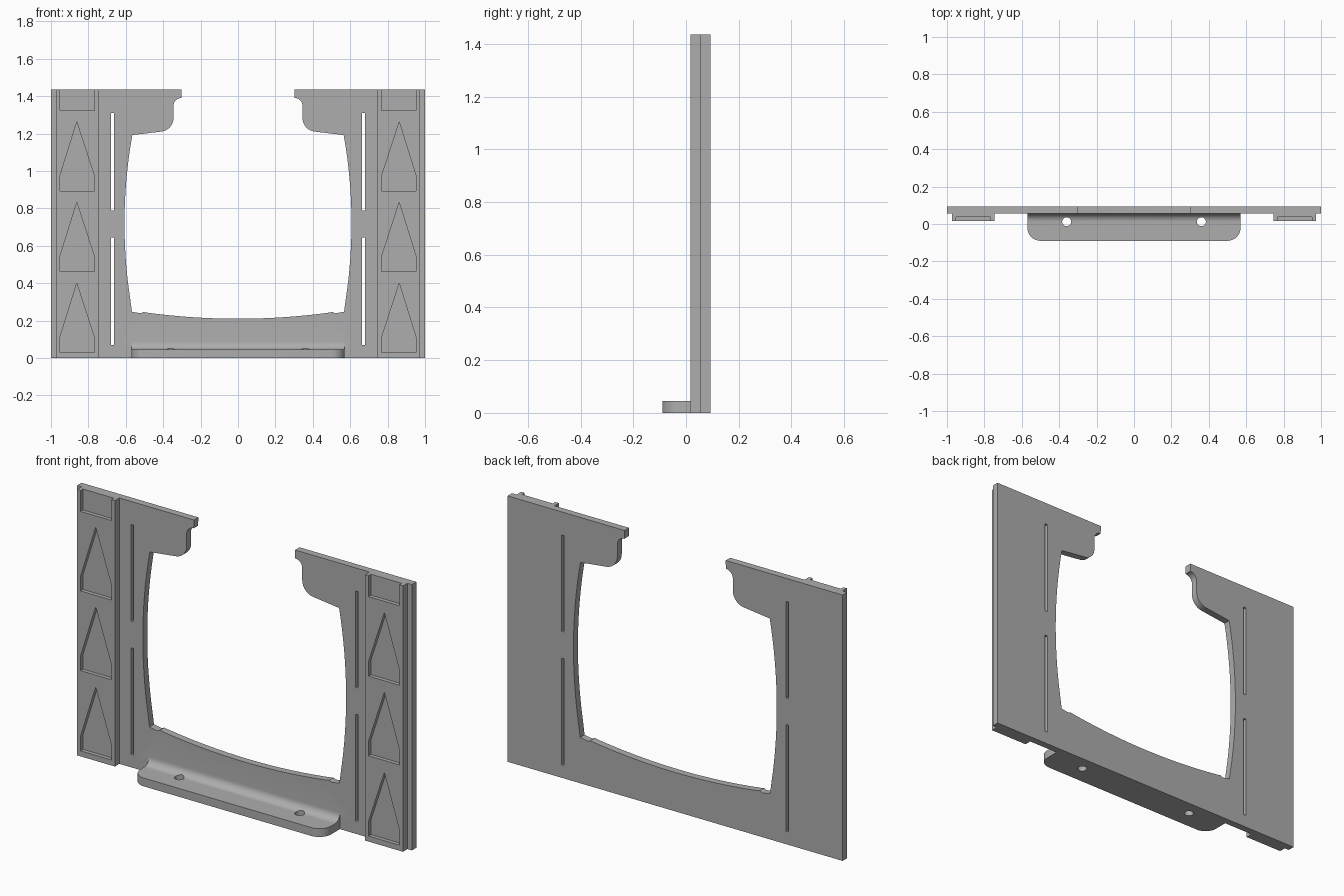
import bpy, bmesh, math

if "Cube" in bpy.data.objects:
    bpy.data.objects.remove(bpy.data.objects["Cube"])

grey = bpy.data.materials.new("plain grey")
grey.diffuse_color = (0.42, 0.42, 0.42, 1)
grey.use_nodes = True
grey.node_tree.nodes["Principled BSDF"].inputs["Base Color"].default_value = grey.diffuse_color


def prism(name, pts, axis, lo, hi):
    """Extrude a flat outline along an axis; pts are the two other coordinates in order."""
    place = {"x": lambda a, b, t: (t, a, b),
             "y": lambda a, b, t: (a, t, b),
             "z": lambda a, b, t: (a, b, t)}[axis]
    bm = bmesh.new()
    face = bm.faces.new([bm.verts.new(place(a, b, lo)) for a, b in pts])
    new = bmesh.ops.extrude_face_region(bm, geom=[face])["geom"]
    step = place(0, 0, hi - lo)
    bmesh.ops.translate(bm, vec=step, verts=[v for v in new if isinstance(v, bmesh.types.BMVert)])
    bmesh.ops.recalc_face_normals(bm, faces=bm.faces)
    mesh = bpy.data.meshes.new(name)
    bm.to_mesh(mesh)
    bm.free()
    mesh.materials.append(grey)
    ob = bpy.data.objects.new(name, mesh)
    bpy.context.collection.objects.link(ob)
    return ob


def rect(a0, a1, b0, b1):
    return [(a0, b0), (a1, b0), (a1, b1), (a0, b1)]


def arc(cx, cy, r, start, end, n=8):
    return [(cx + r * math.cos(math.radians(start + (end - start) * i / n)),
             cy + r * math.sin(math.radians(start + (end - start) * i / n))) for i in range(n + 1)]


def combine(body, tool, operation):
    tool.hide_render = True
    mod = body.modifiers.new("combine", "BOOLEAN")
    mod.operation, mod.solver, mod.object = operation, "EXACT", tool
    bpy.context.view_layer.objects.active = body
    bpy.ops.object.modifier_apply(modifier=mod.name)
    bpy.data.objects.remove(tool)


TOP = 1.435
FRONT, FACE, BACK = 0.017, 0.055, 0.093

# Frame plate: right half of the opening from bottom centre up to the hooked tip
half = [(0.49 * i / 12, 0.21 + 0.033 * (i / 12) ** 2) for i in range(13)]
half += [(0.505, 0.246), (0.52, 0.239), (0.567, 0.247)]
half += [(0.607 - 0.042 * ((z - 0.72) / 0.473) ** 2, z)
         for z in [0.247 + 0.945 * i / 16 for i in range(1, 17)]]
half += [(0.415, 1.21)]
half += arc(0.418, 1.283, 0.073, 265, 180)
half += arc(0.303, 1.348, 0.042, 0, 90)
half += [(0.302, TOP)]
outline = [(-1, 0), (1, 0), (1, TOP)] + half[::-1] + [(-x, z) for x, z in half[1:]] + [(-1, TOP)]
body = prism("frame_plate", outline, "y", FACE, BACK)

# Raised side rails, with slots and arrow-shaped pockets
for s in (-1, 1):
    combine(body, prism("side_rail", rect(s * 0.747, s * 0.973, 0, TOP), "y", FRONT, 0.07), "UNION")
    for z0, z1 in ((0.07, 0.645), (0.79, 1.31)):
        combine(body, prism("slot_cutter", rect(s * 0.663, s * 0.678, z0, z1), "y", 0, 0.2), "DIFFERENCE")
    for z in (0.03, 0.463, 0.893):
        arrow = [(s * 0.768, z), (s * 0.952, z), (s * 0.952, z + 0.08),
                 (s * 0.862, z + 0.368), (s * 0.768, z + 0.08)]
        combine(body, prism("pocket_cutter", arrow, "y", -0.1, 0.038), "DIFFERENCE")
    combine(body, prism("notch_cutter", rect(s * 0.768, s * 0.952, 1.322, 1.6), "y", -0.1, 0.038), "DIFFERENCE")

# Bottom ledge with rounded front corners, a fillet and two screw holes
shelf = [(0.57, 0.07), (-0.57, 0.07)] + arc(-0.5, -0.02, 0.07, 180, 270) + arc(0.5, -0.02, 0.07, 270, 360)
combine(body, prism("ledge", shelf, "z", 0, 0.045), "UNION")
fillet = [(0.07, 0.02), (0.013, 0.02)] + arc(0.013, 0.087, 0.042, 270, 360) + [(0.07, 0.087)]
combine(body, prism("ledge_fillet", fillet, "x", -0.57, 0.57), "UNION")
for s in (-1, 1):
    combine(body, prism("hole_cutter", arc(s * 0.36, 0.012, 0.024, 0, 345, 23), "z", -0.1, 0.2), "DIFFERENCE")

body.select_set(True)
bpy.context.view_layer.objects.active = body
bpy.ops.object.shade_smooth_by_angle(angle=math.radians(30))
